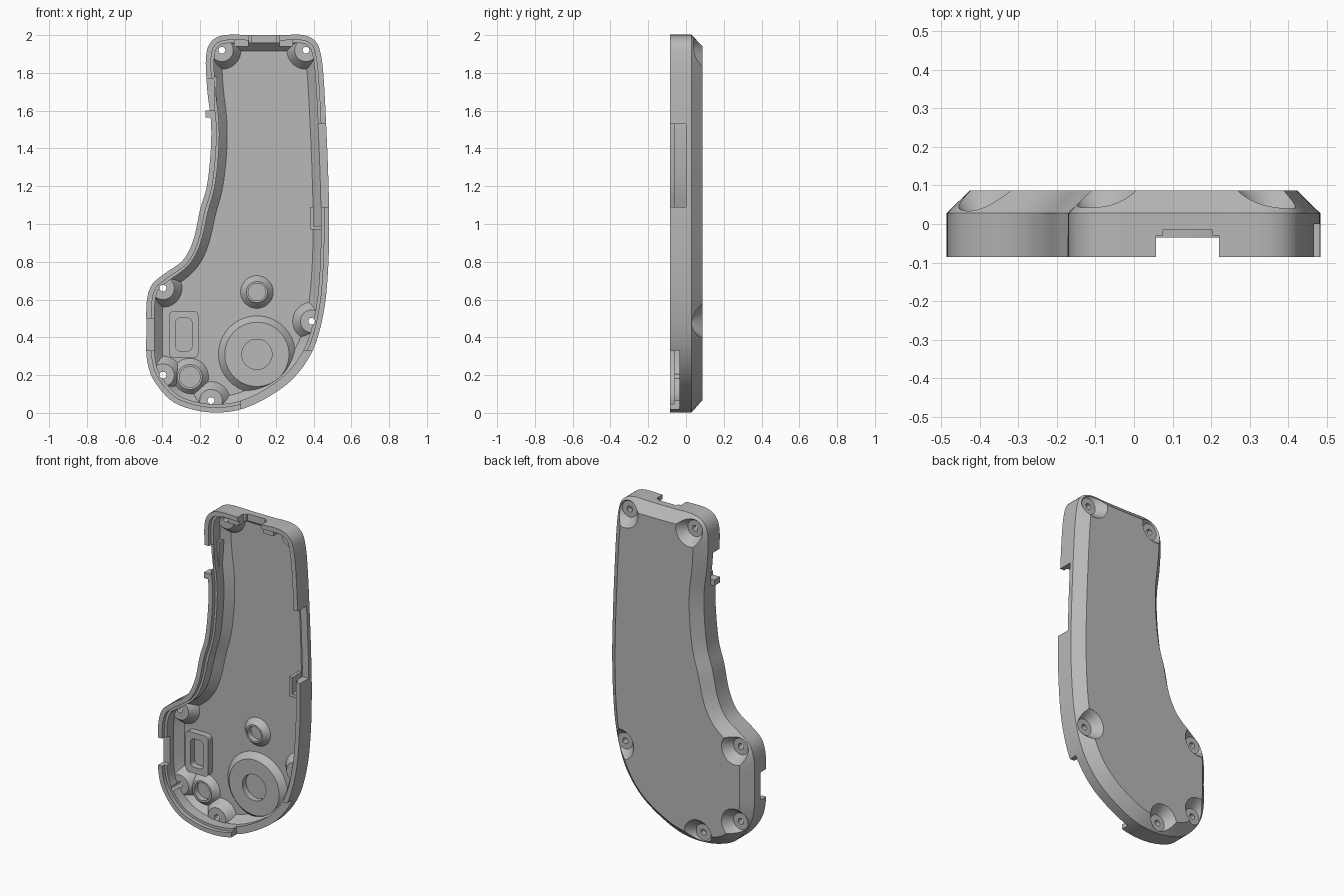
import bpy, bmesh, math
from mathutils import Vector, Matrix

if "Cube" in bpy.data.objects:
    bpy.data.objects.remove(bpy.data.objects["Cube"])

grey = bpy.data.materials.new("plain_grey")
grey.use_nodes = True
grey.diffuse_color = (0.48, 0.48, 0.48, 1)
grey.node_tree.nodes["Principled BSDF"].inputs["Base Color"].default_value = (0.48, 0.48, 0.48, 1)

FRONT, BACK, FLOOR = -0.085, 0.087, 0.05

# Side outline of the case (x, z)
OUTLINE = [(-.07, 2), (.08, 2), (.22, 2), (.345, 2), (.412, 1.965), (.44, 1.89),
           (.455, 1.75), (.468, 1.5), (.478, 1.25), (.483, 1), (.477, .76), (.455, .54),
           (.4, .34), (.3, .19), (.17, .09), (.02, .02), (-.12, .002), (-.25, .02),
           (-.36, .07), (-.45, .18), (-.483, .29), (-.485, .44), (-.483, .59), (-.455, .68),
           (-.385, .74), (-.29, .81), (-.235, .92), (-.2, 1.08), (-.165, 1.2), (-.145, 1.38),
           (-.143, 1.54), (-.162, 1.7), (-.17, 1.88), (-.142, 1.965)]


def smooth_loop(points, steps=5):
    """Closed Catmull-Rom curve through the points."""
    pts = [Vector(p) for p in points]
    n, out = len(pts), []
    for i in range(n):
        a, b, c, d = (pts[(i + k) % n] for k in (-1, 0, 1, 2))
        for s in range(steps):
            t = s / steps
            out.append(0.5 * (2 * b + (c - a) * t + (2 * a - 5 * b + 4 * c - d) * t * t
                              + (3 * b - a - 3 * c + d) * t ** 3))
    return out


def inset(loop, dist):
    """Move a clockwise loop inward and relax any tight corners."""
    n, out = len(loop), []
    for i, p in enumerate(loop):
        t = (loop[(i + 1) % n] - loop[i - 1]).normalized()
        out.append(p + Vector((t.y, -t.x)) * dist)
    for _ in range(3 if dist > 0.04 else 0):
        out = [(out[i - 1] + 2 * out[i] + out[(i + 1) % n]) / 4 for i in range(n)]
    return out


def finish(name, bm):
    bmesh.ops.recalc_face_normals(bm, faces=bm.faces)
    mesh = bpy.data.meshes.new(name)
    bm.to_mesh(mesh)
    bm.free()
    mesh.materials.append(grey)
    ob = bpy.data.objects.new(name, mesh)
    bpy.context.collection.objects.link(ob)
    return ob


def loft(name, rings):
    """Solid through (loop, y) rings, capped at both ends."""
    bm = bmesh.new()
    rows = [[bm.verts.new((p.x, y, p.y)) for p in loop] for loop, y in rings]
    n = len(rows[0])
    for low, high in zip(rows, rows[1:]):
        for i in range(n):
            j = (i + 1) % n
            bm.faces.new((low[i], low[j], high[j], high[i]))
    bm.faces.new(rows[0])
    bm.faces.new(rows[-1])
    return finish(name, bm)


def cone(name, x, z, y0, y1, r0, r1, sides=40):
    bm = bmesh.new()
    place = Matrix.Translation((x, (y0 + y1) / 2, z)) @ Matrix.Rotation(-math.pi / 2, 4, 'X')
    bmesh.ops.create_cone(bm, cap_ends=True, segments=sides, radius1=r0, radius2=r1,
                          depth=y1 - y0, matrix=place)
    return finish(name, bm)


def box(name, x0, x1, y0, y1, z0, z1):
    bm = bmesh.new()
    size = Matrix.Diagonal((x1 - x0, y1 - y0, z1 - z0, 1))
    mid = Matrix.Translation(((x0 + x1) / 2, (y0 + y1) / 2, (z0 + z1) / 2))
    bmesh.ops.create_cube(bm, size=1, matrix=mid @ size)
    return finish(name, bm)


def rounded(x, z, w, h, r):
    """Clockwise rounded rectangle loop of half sizes w, h."""
    out = []
    for k, (sx, sz) in enumerate(((1, 1), (1, -1), (-1, -1), (-1, 1))):
        for s in range(7):
            a = math.pi / 2 - (k + s / 6) * math.pi / 2
            out.append(Vector((x + sx * (w - r) + r * math.cos(a), z + sz * (h - r) + r * math.sin(a))))
    return out


def cut(target, tool):
    mod = target.modifiers.new("cut", 'BOOLEAN')
    mod.operation, mod.solver, mod.object = 'DIFFERENCE', 'EXACT', tool
    bpy.context.view_layer.objects.active = target
    bpy.ops.object.modifier_apply(modifier=mod.name)
    bpy.data.objects.remove(tool)


edge = smooth_loop(OUTLINE)
shell = loft("case_shell", [(edge, FRONT), (edge, 0.028), (inset(edge, 0.06), BACK)])

# Hollow with a stepped rim and sloped lower wall
step, wall, base = inset(edge, 0.028), inset(edge, 0.043), inset(edge, 0.085)
cavity = loft("cavity", [(step, -0.12), (step, -0.06), (wall, -0.06), (wall, 0.005), (base, FLOOR)])

# Screw bosses and raised rings are left standing in the hollow
SCREWS = [(-.085, 1.92), (.36, 1.92), (-.397, .66), (-.397, .2), (-.143, .065), (.39, .485)]
for x, z in SCREWS:
    cut(cavity, cone("boss", x, z, 0, 0.08, 0.06, 0.125))
RINGS = [(.1, .31, .205, .17, .08), (.1, .64, .087, .056, .046), (-.255, .19, .1, .066, .054)]
for x, z, r_base, r_top, r_hole in RINGS:
    cut(cavity, cone("ring", x, z, 0.014, FLOOR + 0.01, r_top, r_base + 0.008, 64))
cut(cavity, loft("block", [(rounded(-.287, .415, .077, .125, .025), 0.01),
                           (rounded(-.287, .415, .077, .125, .025), 0.07)]))

# Inner pads beside the top opening, side hook and bracket
for x0, x1 in ((-.02, .055), (.22, .29)):
    cut(cavity, box("top_pad", x0, x1, -0.07, 0.07, 1.94, 2.02))
cut(cavity, box("hook", -.16, -.11, -0.03, 0.07, 1.61, 1.78))
cut(cavity, box("bracket_plate", .38, .4, -0.045, 0.07, .97, 1.09))
cut(cavity, box("bracket_foot", .39, .47, -0.045, 0.07, .97, .99))
cut(shell, cavity)

# Screw recesses in the back and through holes
for x, z in SCREWS:
    cut(shell, cone("recess", x, z, 0.033, 0.1, 0.05, 0.105))
    cut(shell, cone("screw_hole", x, z, -0.1, 0.1, 0.018, 0.018, 20))

# Sockets in the rings and block
for x, z, r_base, r_top, r_hole in RINGS:
    cut(shell, cone("socket", x, z, -0.1, FLOOR, r_hole, r_hole))
socket = rounded(-.287, .415, .043, .087, .025)
cut(shell, loft("block_socket", [(socket, -0.1), (socket, FLOOR)]))

# Openings through the side walls
OPENINGS = {
    "top_opening": (.057, .22, -0.03, 1.93, 2.1),
    "top_opening_relief": (.075, .203, -0.015, 1.95, 2.1),
    "right_opening": (.4, .6, 0.0, 1.09, 1.53),
    "lower_opening": (.015, .5, -0.035, -.1, .33),
    "lower_left_opening": (-.6, -.42, -0.03, .33, .5),
    "upper_left_opening": (-.25, -.125, -0.025, 1.6, 1.77),
}
for name, (x0, x1, depth, z0, z1) in OPENINGS.items():
    cut(shell, box(name, x0, x1, -0.15, depth, z0, z1))

# Small catch under the upper left opening
catch = box("side_catch", -.172, -.14, FRONT, -0.03, 1.565, 1.6)

for ob in (shell, catch):
    bpy.ops.object.select_all(action='DESELECT')
    ob.select_set(True)
    bpy.context.view_layer.objects.active = ob
    bpy.ops.object.shade_smooth_by_angle(angle=math.radians(25))
